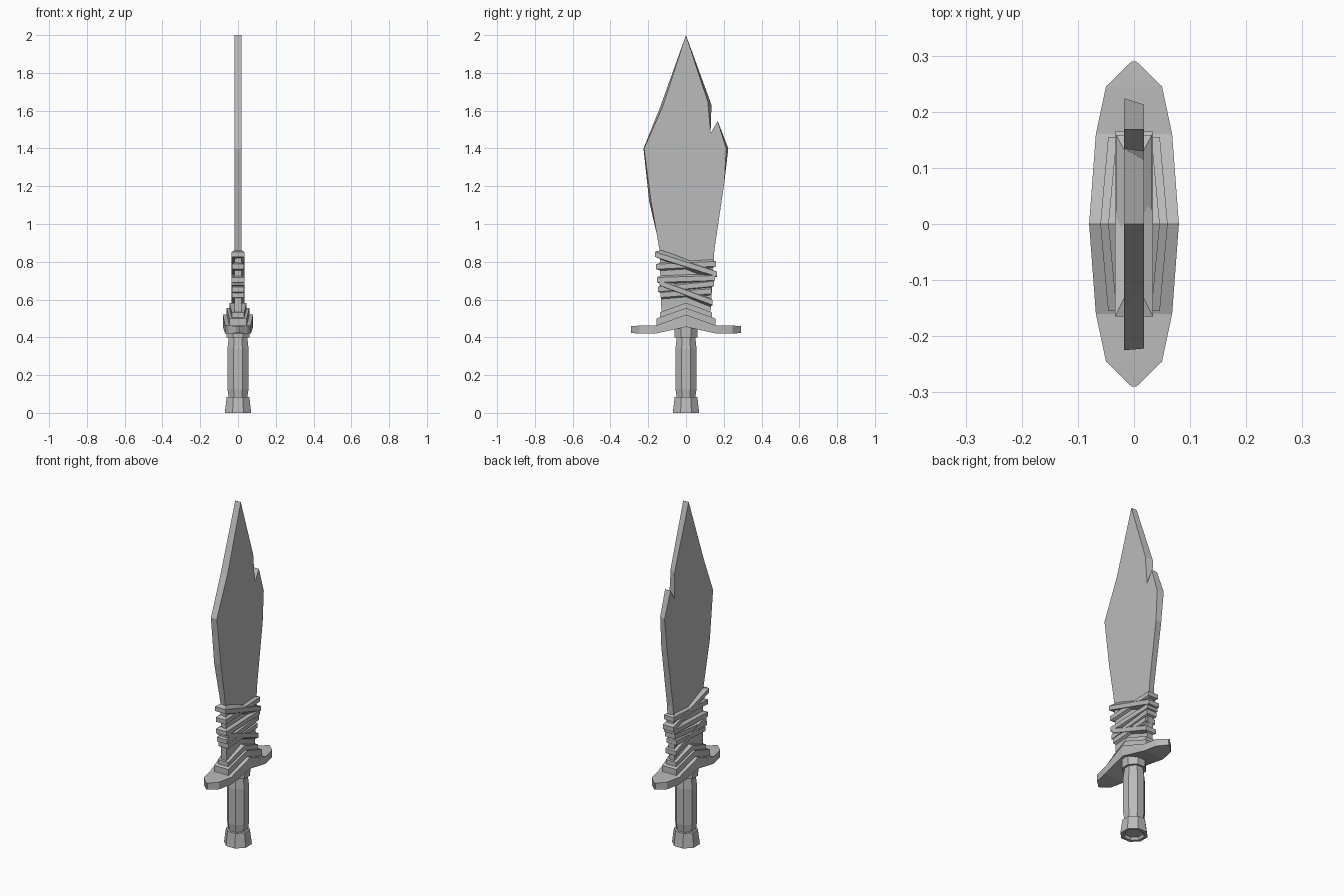
import bpy, bmesh, math

cube = bpy.data.objects.get("Cube")
if cube:
    bpy.data.objects.remove(cube)

grey = bpy.data.materials.new("grey")
grey.use_nodes = True
grey.diffuse_color = (0.5, 0.5, 0.5, 1)
grey.node_tree.nodes["Principled BSDF"].inputs["Base Color"].default_value = (0.5, 0.5, 0.5, 1)


def loft(name, rings, closed=False):
    """Skin equal-length rings of points; cap the ends unless closed."""
    bm = bmesh.new()
    loops = [[bm.verts.new(p) for p in ring] for ring in rings]
    n = len(loops[0])
    pairs = list(zip(loops, loops[1:]))
    if closed:
        pairs.append((loops[-1], loops[0]))
    else:
        bm.faces.new(loops[0])
        bm.faces.new(loops[-1])
    for a, b in pairs:
        for i in range(n):
            j = (i + 1) % n
            bm.faces.new((a[i], a[j], b[j], b[i]))
    bmesh.ops.recalc_face_normals(bm, faces=bm.faces)
    mesh = bpy.data.meshes.new(name)
    bm.to_mesh(mesh)
    bm.free()
    mesh.materials.append(grey)
    obj = bpy.data.objects.new(name, mesh)
    bpy.context.collection.objects.link(obj)
    return obj


def octagon(radius, z):
    """Eight-sided ring with flat sides facing the axes."""
    r = radius / math.cos(math.pi / 8)
    turns = [math.pi / 4 * (i + 0.5) for i in range(8)]
    return [(r * math.cos(t), r * math.sin(t), z) for t in turns]


def cross_bar(name, half):
    """Bar along y, mirrored from (y, half width, bottom, top) stations."""
    stations = [(-y, w, b, t) for y, w, b, t in reversed(half[1:])] + half
    return loft(name, [[(-w, y, b), (w, y, b), (w, y, t), (-w, y, t)]
                       for y, w, b, t in stations])


# Blade: a notched outline, a little different on its two faces
right_face = [(-0.13, 0.53), (-0.14, 0.86), (-0.185, 1.12), (-0.222, 1.40),
              (-0.12, 1.63), (0, 2), (0.115, 1.65), (0.13, 1.48),
              (0.168, 1.545), (0.213, 1.40), (0.203, 1.22), (0.15, 0.86), (0.13, 0.53)]
left_face = [(-0.13, 0.53), (-0.135, 0.86), (-0.195, 1.12), (-0.225, 1.40),
             (-0.14, 1.61), (0, 2), (0.135, 1.63), (0.13, 1.48),
             (0.168, 1.545), (0.224, 1.40), (0.203, 1.22), (0.145, 0.86), (0.13, 0.53)]
loft("blade", [[(-0.018, y, z) for y, z in left_face],
               [(0.018, y, z) for y, z in right_face]])

# Cloth wraps: tilted flat bands, given by their heights at the two blade edges
wraps = [(0.84, 0.735), (0.775, 0.79), (0.705, 0.715),
         (0.655, 0.685), (0.69, 0.585), (0.625, 0.645)]
for k, (back, front) in enumerate(wraps):
    reach = 0.165 - 0.006 * k
    rings = []
    for sx, sy in ((1, -1), (1, 1), (-1, 1), (-1, -1)):
        z = back if sy < 0 else front
        outer = (sx * (0.034 - 0.002 * (k % 2)), sy * reach)
        inner = (sx * 0.014, sy * 0.125)
        rings.append([(*outer, z + 0.012), (*outer, z - 0.014),
                      (*inner, z - 0.024), (*inner, z + 0.024)])
    loft(f"wrap_{k + 1}", rings, closed=True)

# Guard and the two chevron collars stacked on it
cross_bar("guard", [(0, 0.08, 0.455, 0.52), (0.16, 0.068, 0.42, 0.462),
                    (0.245, 0.05, 0.42, 0.462), (0.29, 0.004, 0.423, 0.46)])
cross_bar("lower_collar", [(0, 0.06, 0.48, 0.555), (0.155, 0.046, 0.45, 0.5)])
cross_bar("upper_collar", [(0, 0.046, 0.53, 0.583), (0.138, 0.033, 0.48, 0.532)])

# Grip with a slight belly, the ferrule under the guard, and the hollow pommel
loft("grip", [octagon(r, z) for r, z in
              ((0.048, 0.07), (0.056, 0.13), (0.056, 0.34), (0.048, 0.41))])
loft("ferrule", [octagon(0.061, 0.4), octagon(0.063, 0.48)])
loft("pommel", [octagon(r, z) for r, z in
                ((0.046, 0.015), (0.054, 0), (0.07, 0), (0.06, 0.083), (0.045, 0.085))])
